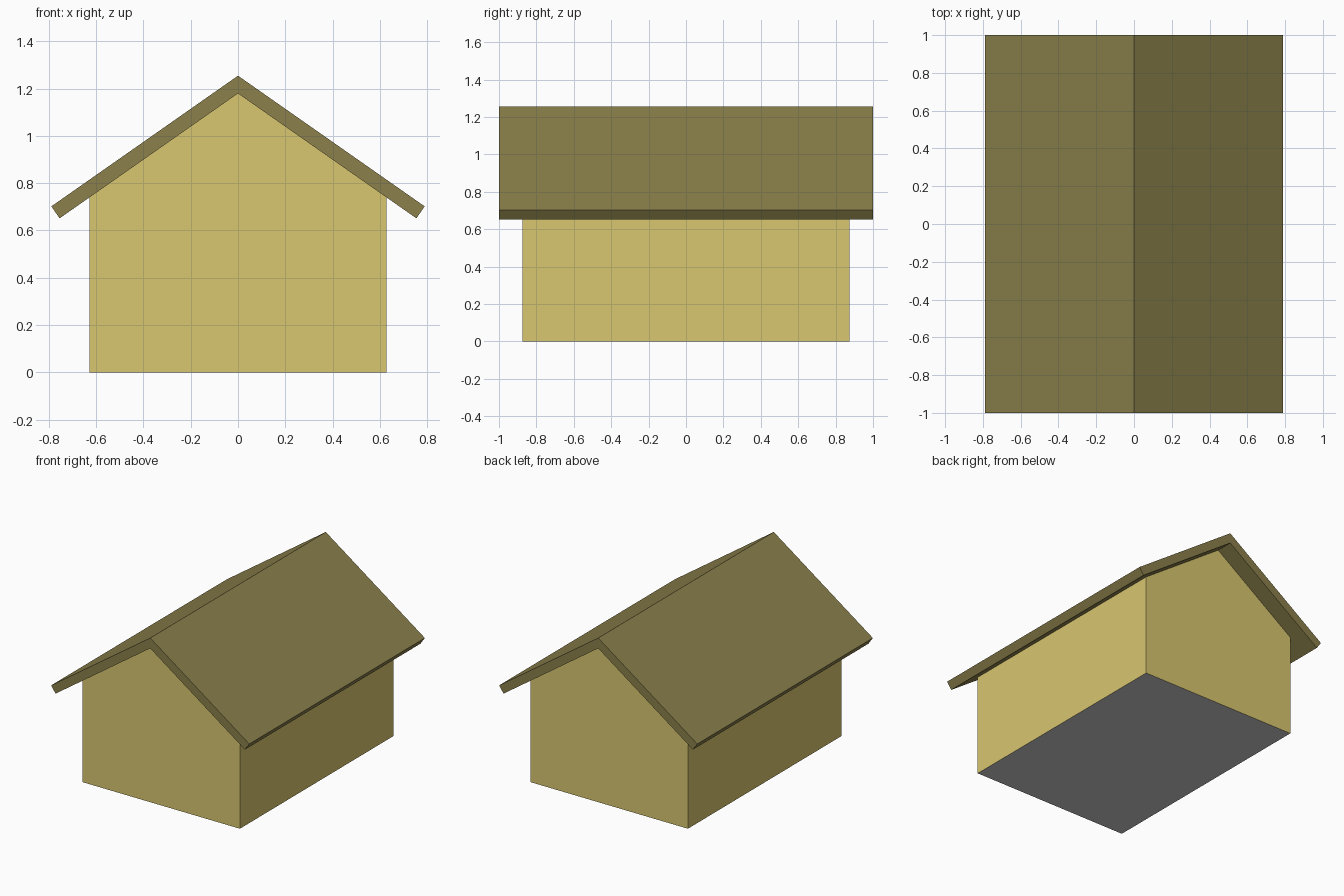
import bpy
import bmesh

if "Cube" in bpy.data.objects:
    bpy.data.objects.remove(bpy.data.objects["Cube"])


def material(name, rgb):
    mat = bpy.data.materials.new(name)
    mat.diffuse_color = (*rgb, 1.0)
    mat.use_nodes = True
    mat.node_tree.nodes["Principled BSDF"].inputs["Base Color"].default_value = mat.diffuse_color
    return mat


def prism(name, profile, half_depth, mat, open_bottom=False):
    """Extrude an (x, z) profile along y, centred on y = 0."""
    bm = bmesh.new()
    face = bm.faces.new([bm.verts.new((x, -half_depth, z)) for x, z in profile])
    ext = bmesh.ops.extrude_face_region(bm, geom=[face], use_keep_orig=True)
    moved = [g for g in ext["geom"] if isinstance(g, bmesh.types.BMVert)]
    bmesh.ops.translate(bm, verts=moved, vec=(0, 2 * half_depth, 0))
    bmesh.ops.recalc_face_normals(bm, faces=bm.faces)
    if open_bottom:
        under = [f for f in bm.faces if all(abs(v.co.z) < 1e-5 for v in f.verts)]
        bmesh.ops.delete(bm, geom=under, context="FACES_ONLY")
    mesh = bpy.data.meshes.new(name)
    bm.to_mesh(mesh)
    bm.free()
    obj = bpy.data.objects.new(name, mesh)
    bpy.context.collection.objects.link(obj)
    mesh.materials.append(mat)
    return obj


def mirrored(half):
    """Complete a right-hand outline with its left-hand mirror image."""
    return half + [(-x, z) for x, z in reversed(half) if x > 0]


HALF_X, HALF_Y = 0.628, 0.875
RIDGE, PITCH = 1.18, 0.7

wall_mat = material("wall_ochre", (0.69, 0.565, 0.162))
roof_mat = material("roof_olive", (0.258, 0.216, 0.07))

# Gabled walls, closed below by the separate floor
eave = RIDGE - PITCH * HALF_X
prism("walls", [(-HALF_X, 0), (HALF_X, 0), (HALF_X, eave), (0, RIDGE), (-HALF_X, eave)],
      HALF_Y, wall_mat, open_bottom=True)

# Roof: one chevron slab with square-cut eaves
right_edge = [(0.755, RIDGE - PITCH * 0.755), (0.79, 0.702)]
left_edge = [(-x, z) for x, z in reversed(right_edge)]
prism("roof", [(0, RIDGE)] + right_edge + [(0, 1.255)] + left_edge, 1.0, roof_mat)

# Grey floor facing down
bpy.ops.mesh.primitive_plane_add(size=2, location=(0, 0, 0))
floor = bpy.context.object
floor.name = "floor"
for v in floor.data.vertices:
    v.co.x *= HALF_X
    v.co.y *= HALF_Y
floor.data.flip_normals()
